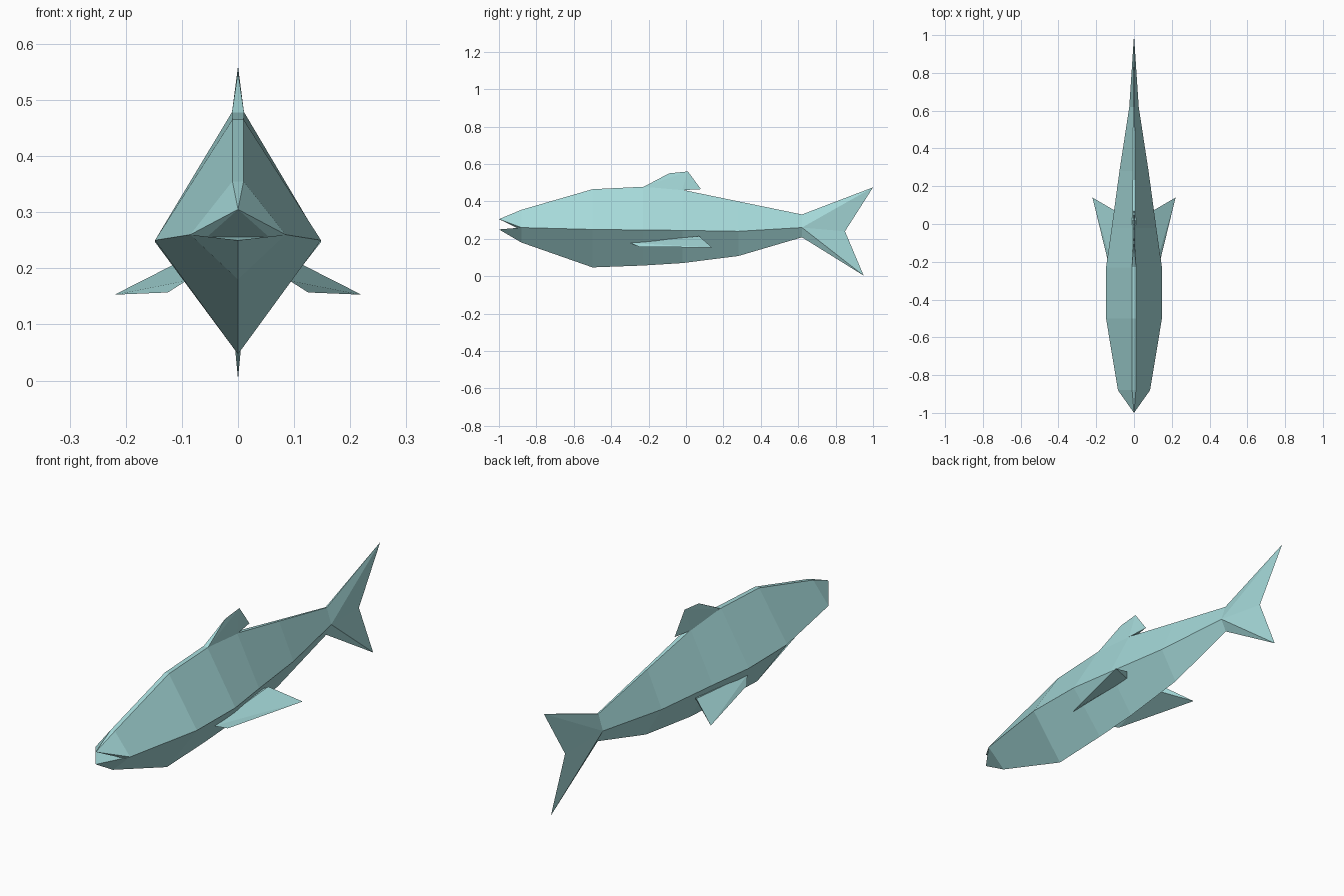
import bpy, bmesh

if "Cube" in bpy.data.objects:
    bpy.data.objects.remove(bpy.data.objects["Cube"], do_unlink=True)

skin = bpy.data.materials.new("pale teal skin")
skin.use_nodes = True
COLOUR = (0.38, 0.70, 0.70, 1)
skin.diffuse_color = COLOUR
skin.node_tree.nodes["Principled BSDF"].inputs["Base Color"].default_value = COLOUR


def finish(bm, name):
    """Turn a bmesh into a flat shaded object."""
    bmesh.ops.recalc_face_normals(bm, faces=bm.faces)
    mesh = bpy.data.meshes.new(name)
    bm.to_mesh(mesh)
    bm.free()
    mesh.materials.append(skin)
    bpy.context.collection.objects.link(bpy.data.objects.new(name, mesh))


def wedge(name, points):
    """Solid fin: the convex hull of a few corners."""
    bm = bmesh.new()
    verts = [bm.verts.new(p) for p in points]
    bmesh.ops.convex_hull(bm, input=verts)
    finish(bm, name)


# Body stations: y, half width, side z, top z, bottom z, ridge half width
STATIONS = [
    (-0.88, 0.085, 0.26, 0.355, 0.18, 0.010),
    (-0.50, 0.148, 0.25, 0.465, 0.047, 0.010),
    (-0.23, 0.148, 0.247, 0.478, 0.057, 0.011),
    (-0.02, 0.118, 0.245, 0.462, 0.070, 0.010),
    (0.28, 0.077, 0.24, 0.400, 0.108, 0.006),
    (0.62, 0.025, 0.26, 0.330, 0.208, 0.003),
]

bm = bmesh.new()
rings = []
for y, w, side, top, bottom, ridge in STATIONS:
    rings.append([bm.verts.new(p) for p in (
        (-ridge, y, top), (ridge, y, top), (w, y, side),
        (0, y, bottom), (-w, y, side))])
for a, b in zip(rings, rings[1:]):
    for i in range(5):
        j = (i + 1) % 5
        bm.faces.new((a[i], a[j], b[j], b[i]))

# Snout, jaw and open mouth
top_l, top_r, corner_r, chin, corner_l = rings[0]
lip = bm.verts.new((0, -1, 0.305))
jaw = bm.verts.new((0, -1, 0.25))
inner_r = bm.verts.new((0.055, -0.90, 0.256))
inner_l = bm.verts.new((-0.055, -0.90, 0.256))
bm.faces.new((lip, top_r, top_l))
bm.faces.new((lip, inner_l, inner_r))
bm.faces.new((jaw, inner_l, inner_r))
for top, corner, inner in ((top_l, corner_l, inner_l), (top_r, corner_r, inner_r)):
    bm.faces.new((lip, top, corner))
    bm.faces.new((lip, corner, inner))
    bm.faces.new((jaw, corner, inner))
    bm.faces.new((jaw, chin, corner))

# Forked tail grown from the last ring
top_l, top_r, side_r, belly, side_l = rings[-1]
upper = bm.verts.new((0, 1, 0.475))
notch = bm.verts.new((0, 0.85, 0.24))
lower = bm.verts.new((0, 0.95, 0.003))
bm.faces.new((top_l, top_r, upper))
for top, side in ((top_l, side_l), (top_r, side_r)):
    bm.faces.new((top, side, upper))
    bm.faces.new((side, notch, upper))
    bm.faces.new((side, lower, notch))
    bm.faces.new((side, belly, lower))
finish(bm, "body")

# Dorsal fin with an overhanging rear tip
wedge("dorsal_fin", [
    (-0.011, -0.23, 0.476), (0.011, -0.23, 0.476),
    (-0.011, -0.02, 0.460), (0.011, -0.02, 0.460),
    (0, -0.09, 0.55), (0, 0.01, 0.56), (0, 0.08, 0.465)])

# Swept side fins
for name, s in (("left_side_fin", 1), ("right_side_fin", -1)):
    wedge(name, [
        (s * 0.092, -0.30, 0.178), (s * 0.125, -0.25, 0.157),
        (s * 0.22, 0.14, 0.153), (s * 0.100, 0.07, 0.214),
        (s * 0.07, 0.04, 0.20)])
